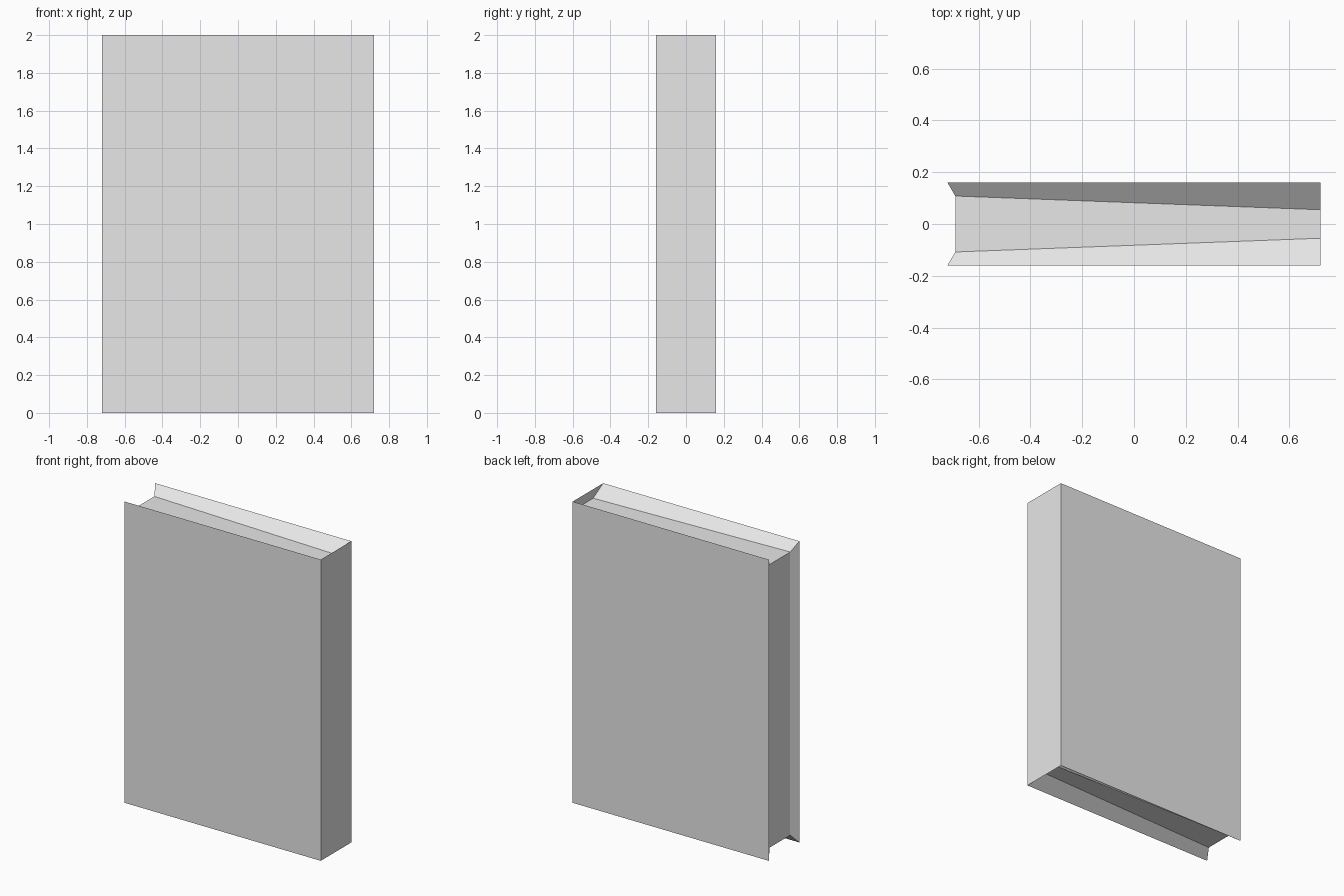
import bpy

cube = bpy.data.objects.get("Cube")
if cube:
    bpy.data.objects.remove(cube, do_unlink=True)

# Main dimensions
HALF_W, HALF_D, HEIGHT = 0.72, 0.16, 2.0
RECESS = 0.06          # how far the pages sit below the cover edges
FORE_X = -0.69         # page edge opposite the spine
FORE_D, SPINE_D = 0.108, 0.055   # half thickness of pages at each end

grey = bpy.data.materials.new("plain grey")
grey.use_nodes = True
colour = (0.8, 0.8, 0.8, 1)
grey.diffuse_color = colour
grey.node_tree.nodes["Principled BSDF"].inputs["Base Color"].default_value = colour


def add_part(name, verts, faces):
    mesh = bpy.data.meshes.new(name)
    mesh.from_pydata(verts, [], faces)
    mesh.materials.append(grey)
    part = bpy.data.objects.new(name, mesh)
    bpy.context.collection.objects.link(part)
    return part


# Thin outer shell: two covers and a flat spine
def panel(name, start, end):
    (x0, y0), (x1, y1) = start, end
    add_part(name, [(x0, y0, 0), (x1, y1, 0), (x1, y1, HEIGHT), (x0, y0, HEIGHT)],
             [(0, 1, 2, 3)])


panel("front_cover", (-HALF_W, -HALF_D), (HALF_W, -HALF_D))
panel("spine", (HALF_W, -HALF_D), (HALF_W, HALF_D))
panel("back_cover", (HALF_W, HALF_D), (-HALF_W, HALF_D))


# Recessed page edges with sloped cover lips, swept round the three open sides
def section(outer_x, inner_x, inner_d, top):
    outer_z = HEIGHT if top else 0
    inner_z = HEIGHT - RECESS if top else RECESS
    return [(outer_x, -HALF_D, outer_z), (inner_x, -inner_d, inner_z),
            (inner_x, inner_d, inner_z), (outer_x, HALF_D, outer_z)]


verts = (section(HALF_W, HALF_W, SPINE_D, False)
         + section(-HALF_W, FORE_X, FORE_D, False)
         + section(-HALF_W, FORE_X, FORE_D, True)
         + section(HALF_W, HALF_W, SPINE_D, True))
faces = []
for ring in range(3):
    for i in range(3):
        a = ring * 4 + i
        faces.append((a, a + 4, a + 5, a + 1))
add_part("page_edges", verts, faces)

# Make every page face point outward
mesh = bpy.data.objects["page_edges"].data
if mesh.polygons[-2].normal.z < 0:
    mesh.flip_normals()
